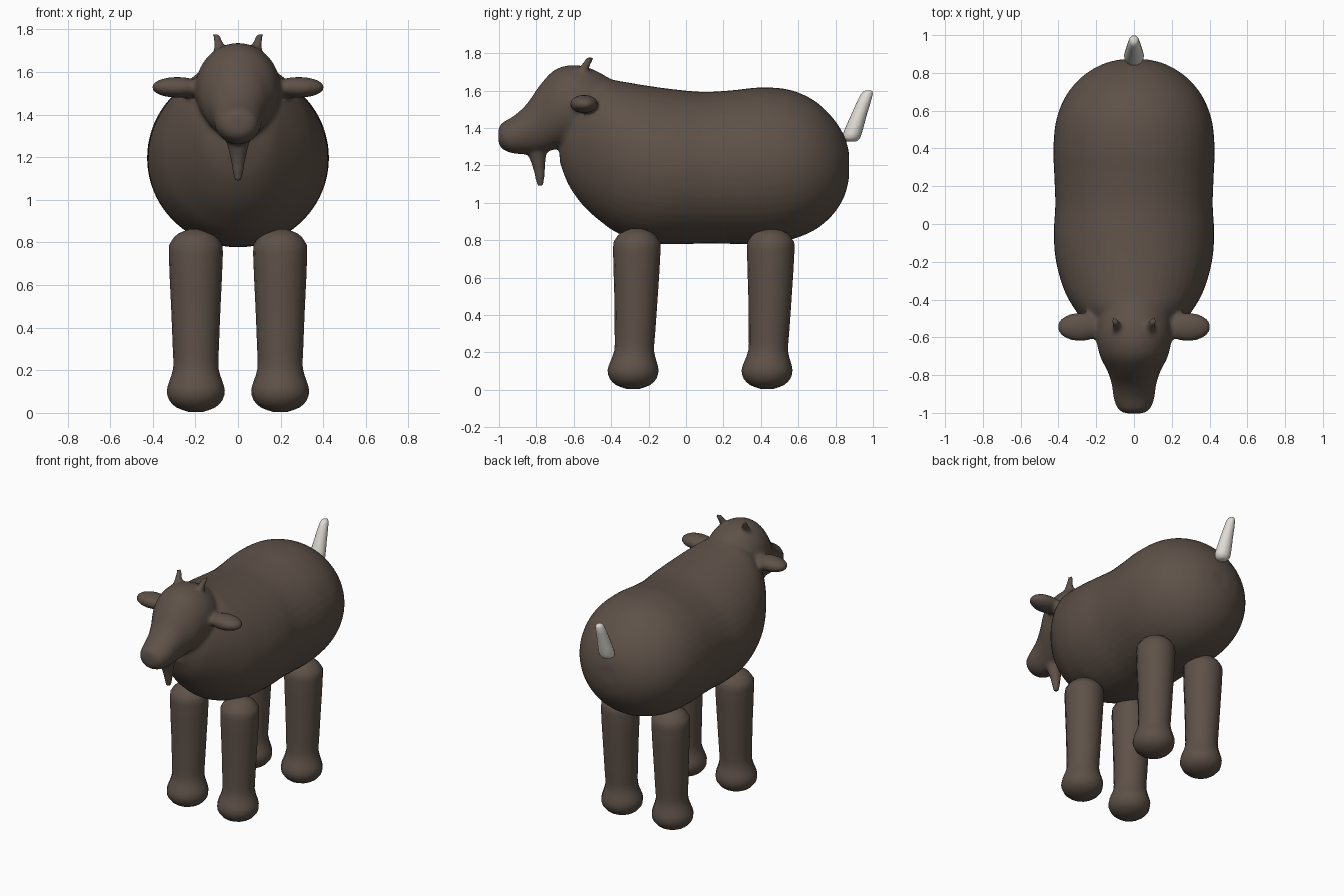
import bpy, bmesh, math
from mathutils import Vector


def material(name, rgb):
    m = bpy.data.materials.new(name)
    m.diffuse_color = (*rgb, 1)
    return m


BROWN = material("dark brown", (0.112, 0.083, 0.065))
WHITE = material("off white", (0.75, 0.72, 0.66))


def spline(rows, steps):
    """Catmull-Rom interpolation of section rows."""
    rows = [Vector(r) for r in rows]
    out = []
    for i in range(len(rows) - 1):
        a, b, c, d = rows[max(i - 1, 0)], rows[i], rows[i + 1], rows[min(i + 2, len(rows) - 1)]
        for k in range(steps):
            t = k / steps
            out.append(0.5 * (2 * b + (c - a) * t + (2 * a - 5 * b + 4 * c - d) * t * t
                              + (3 * b - a - 3 * c + d) * t ** 3))
    return out + [rows[-1]]


def loft(bm, rows, axis, sides=24, steps=4):
    """Skin elliptical rings; row = (x, y, z, rx, r2), r2 along y or z."""
    rings = []
    for x, y, z, rx, r2 in spline(rows, steps):
        ring = []
        for k in range(sides):
            a = math.tau * k / sides
            u, v = rx * math.cos(a), r2 * math.sin(a)
            ring.append(bm.verts.new((x + u, y, z + v) if axis == 'y' else (x + u, y + v, z)))
        rings.append(ring)
    faces = [bm.faces.new((p[k], p[(k + 1) % sides], q[(k + 1) % sides], q[k]))
             for p, q in zip(rings, rings[1:]) for k in range(sides)]
    faces += [bm.faces.new(rings[0]), bm.faces.new(rings[-1])]
    bmesh.ops.recalc_face_normals(bm, faces=faces)


def finish(bm, name, mat):
    me = bpy.data.meshes.new(name)
    for f in bm.faces:
        f.smooth = True
    bm.to_mesh(me)
    bm.free()
    me.materials.append(mat)
    ob = bpy.data.objects.new(name, me)
    bpy.context.collection.objects.link(ob)
    return ob


def y_rows(table):
    """(y, bottom, top, half width) -> loft rows"""
    return [(0, y, (lo + hi) / 2, w, (hi - lo) / 2) for y, lo, hi, w in table]


bm = bmesh.new()
# barrel body
loft(bm, y_rows([
    (-0.675, 1.22, 1.36, 0.06), (-0.63, 1.10, 1.52, 0.16), (-0.55, 0.985, 1.63, 0.24),
    (-0.45, 0.895, 1.665, 0.315), (-0.35, 0.83, 1.65, 0.37), (-0.2, 0.785, 1.625, 0.413),
    (-0.05, 0.778, 1.605, 0.425), (0.1, 0.782, 1.593, 0.417), (0.25, 0.78, 1.602, 0.422),
    (0.4, 0.778, 1.617, 0.427), (0.55, 0.80, 1.605, 0.412), (0.68, 0.85, 1.55, 0.36),
    (0.78, 0.93, 1.46, 0.275), (0.845, 1.03, 1.36, 0.17), (0.872, 1.13, 1.27, 0.07)]), 'y', 48)
# skull and muzzle
loft(bm, y_rows([
    (-1.003, 1.32, 1.40, 0.045), (-0.98, 1.285, 1.43, 0.085), (-0.92, 1.263, 1.465, 0.108),
    (-0.85, 1.26, 1.53, 0.118), (-0.78, 1.265, 1.63, 0.14), (-0.7, 1.285, 1.712, 0.18),
    (-0.6, 1.30, 1.737, 0.20), (-0.5, 1.32, 1.715, 0.19), (-0.4, 1.35, 1.66, 0.15)]), 'y', 32)
# beard
loft(bm, [(0, -0.79, 1.34, 0.07, 0.07), (0, -0.795, 1.26, 0.052, 0.05),
          (0, -0.785, 1.18, 0.034, 0.032), (0, -0.778, 1.09, 0.02, 0.02)], 'z')
# ears and horns
for s in (-1, 1):
    loft(bm, [(s * 0.285, -0.545 + 0.075 * math.sin(a), 1.528,
               0.118 * math.cos(a) + 0.004, 0.047 * math.cos(a) + 0.002)
              for a in (math.radians(d) for d in range(-90, 91, 15))], 'y')
    loft(bm, [(s * 0.075, -0.57, 1.66, 0.04, 0.04), (s * 0.088, -0.545, 1.72, 0.025, 0.028),
              (s * 0.103, -0.51, 1.778, 0.018, 0.02)], 'z')
body = finish(bm, "body_and_head", BROWN)
# melt the shapes into one skin
rm = body.modifiers.new("merge", 'REMESH')
rm.mode = 'VOXEL'
rm.voxel_size = 0.012
rm.use_smooth_shade = True
sm = body.modifiers.new("soften", 'SMOOTH')
sm.factor = 0.5
sm.iterations = 8

# legs with rounded hooves, row = (y shift, z, radius)
LEG = [(-0.02, 0.005, 0.035), (-0.02, 0.025, 0.09), (-0.02, 0.06, 0.125), (-0.02, 0.105, 0.136),
       (-0.018, 0.15, 0.124), (-0.014, 0.21, 0.106), (-0.01, 0.30, 0.108), (-0.004, 0.5, 0.116),
       (0, 0.75, 0.127), (0, 0.80, 0.118), (0, 0.84, 0.085), (0, 0.862, 0.03)]
for end, y0 in (("front", -0.263), ("back", 0.453)):
    for side, x0 in (("right", -0.198), ("left", 0.198)):
        bm = bmesh.new()
        loft(bm, [(x0, y0 + dy, z, r, r) for dy, z, r in LEG], 'z', 16, 2)
        finish(bm, f"{end}_{side}_leg", BROWN)

# upright tail
bm = bmesh.new()
loft(bm, [(0, 0.884, 1.327, 0.025, 0.025), (0, 0.884, 1.34, 0.043, 0.042),
          (0, 0.89, 1.37, 0.053, 0.05), (0, 0.925, 1.47, 0.042, 0.042),
          (0, 0.967, 1.58, 0.027, 0.032), (0, 0.974, 1.60, 0.012, 0.015)], 'z', 16, 2)
finish(bm, "tail", WHITE)
